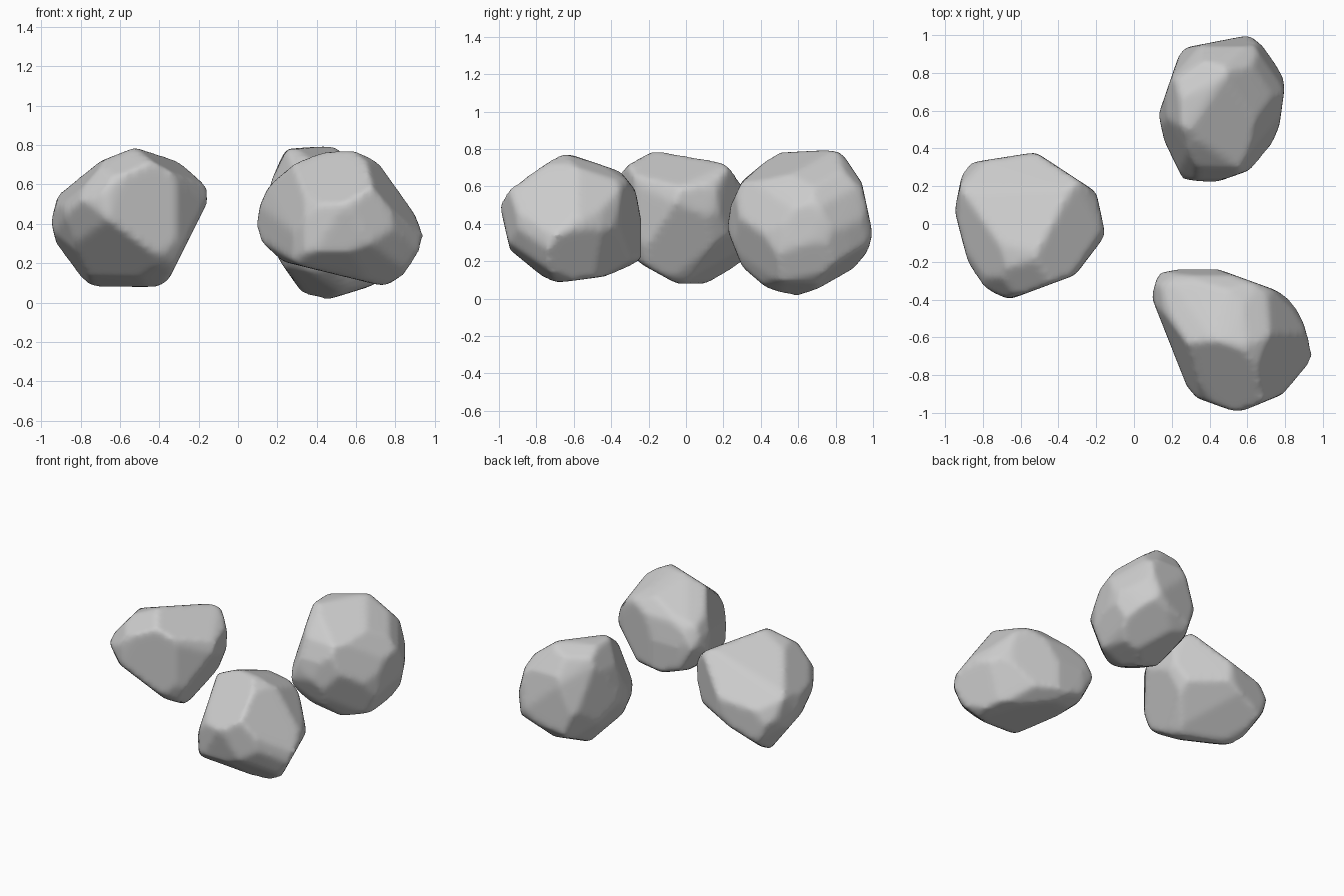
import bpy, bmesh
from math import sin, cos, radians
from mathutils import Vector
from mathutils.geometry import convex_hull_2d


def oblique(azimuth, elevation):
    """Right and up axes of a slanted carving direction."""
    a, e = radians(azimuth), radians(elevation)
    right = Vector((cos(a), sin(a), 0))
    up = Vector((-sin(a) * sin(e), cos(a) * sin(e), cos(e)))
    return right, up, Vector((0, 0, 0.4))


X, Y, Z, O = Vector((1, 0, 0)), Vector((0, 1, 0)), Vector((0, 0, 1)), Vector()
DIRECTIONS = [(X, Z, O), (X, Y, O), (Y, Z, O),
              oblique(35, 25), oblique(215, 25), oblique(140, -28)]


def carve(bm, outline, right, up, origin):
    """Trim the block to a convex outline seen along one direction."""
    pts = [Vector(outline[i]) for i in convex_hull_2d(outline)]
    mid = sum(pts, Vector((0, 0))) / len(pts)
    for p, q in zip(pts, pts[1:] + pts[:1]):
        d = q - p
        n = Vector((d.y, -d.x)).normalized()
        if n.dot(p - mid) < 0:
            n = -n
        res = bmesh.ops.bisect_plane(
            bm, geom=bm.verts[:] + bm.edges[:] + bm.faces[:], dist=1e-5,
            plane_co=origin + right * p.x + up * p.y,
            plane_no=right * n.x + up * n.y, clear_outer=True)
        edges = [g for g in res["geom_cut"] if isinstance(g, bmesh.types.BMEdge)]
        rim = [g for g in edges if g.is_boundary]
        if rim:
            bmesh.ops.edgenet_fill(bm, edges=rim)


def rock(name, *outlines):
    bm = bmesh.new()
    bmesh.ops.create_cube(bm, size=4)
    for outline, axes in zip(outlines, DIRECTIONS):
        carve(bm, outline, *axes)
    # merge tiny chips and re-wrap into clean facets
    bmesh.ops.remove_doubles(bm, verts=bm.verts[:], dist=0.03)
    pts = [v.co.copy() for v in bm.verts]
    bm.clear()
    for p in pts:
        bm.verts.new(p)
    hull = bmesh.ops.convex_hull(bm, input=bm.verts[:])
    loose = {v for v in hull["geom_interior"] if isinstance(v, bmesh.types.BMVert)}
    bmesh.ops.delete(bm, geom=list(loose), context='VERTS')
    bmesh.ops.recalc_face_normals(bm, faces=bm.faces[:])
    me = bpy.data.meshes.new(name)
    bm.to_mesh(me)
    bm.free()
    ob = bpy.data.objects.new(name, me)
    bpy.context.collection.objects.link(ob)
    # soften the worn edges
    rm = ob.modifiers.new("Remesh", 'REMESH')
    rm.mode, rm.voxel_size, rm.use_smooth_shade = 'VOXEL', 0.02, True
    sm = ob.modifiers.new("Smooth", 'SMOOTH')
    sm.factor, sm.iterations = 0.5, 6


# outlines per rock: front, top, right, then three slanted directions
rock("left_rock",
     [(-.95, .41), (-.92, .53), (-.86, .62), (-.77, .69), (-.52, .79), (-.34, .75),
      (-.15, .58), (-.15, .52), (-.35, .12), (-.4, .08), (-.77, .08), (-.92, .28)],
     [(-.95, .07), (-.9, .32), (-.52, .38), (-.2, .17), (-.15, -.06), (-.31, -.27),
      (-.66, -.4), (-.8, -.34), (-.88, -.2)],
     [(-.4, .55), (-.36, .68), (-.2, .79), (.2, .75), (.3, .64), (.38, .5), (.37, .3),
      (.3, .16), (.1, .08), (-.05, .08), (-.25, .19), (-.4, .35)],
     [(-.845, .19), (-.81, .26), (-.645, .42), (-.175, .45), (-.1, .42), (-.07, .3),
      (-.07, .17), (-.135, .01), (-.33, -.2), (-.38, -.22), (-.485, -.175), (-.78, .05)],
     [(.07, .065), (.1, .13), (.535, .29), (.735, .19), (.845, .025), (.84, -.1),
      (.76, -.27), (.555, -.505), (.49, -.49), (.285, -.36), (.1, -.195), (.07, -.07)],
     [(.065, 0), (.065, -.26), (.1, -.36), (.17, -.425), (.63, -.475), (.685, -.46),
      (.845, -.26), (.87, -.175), (.825, -.07), (.375, .265), (.25, .22), (.1, .1)])

rock("back_rock",
     [(.13, .42), (.17, .62), (.24, .78), (.5, .8), (.57, .79), (.7, .69), (.8, .5),
      (.79, .3), (.7, .09), (.44, .01), (.33, .04), (.22, .2), (.14, .35)],
     [(.13, .58), (.25, .93), (.61, 1), (.77, .87), (.8, .74), (.77, .52), (.71, .38),
      (.63, .29), (.43, .22), (.26, .235), (.16, .44)],
     [(.22, .37), (.24, .5), (.3, .63), (.48, .78), (.82, .8), (.94, .62), (1, .34),
      (.97, .25), (.86, .12), (.61, .005), (.45, .04), (.3, .17)],
     [(.34, -.08), (.35, .015), (.495, .46), (.595, .515), (.865, .515), (1.065, .34),
      (1.11, .135), (1.06, -.12), (.87, -.27), (.645, -.29), (.54, -.25)],
     [(-1.1, -.13), (-1.06, .03), (-.995, .12), (-.845, .205), (-.53, .245), (-.45, .2),
      (-.335, -.1), (-.47, -.395), (-.625, -.46), (-.865, -.425), (-1.085, -.28)],
     [(-.29, .32), (-.225, .515), (-.12, .65), (-.005, .755), (.15, .8), (.265, .735),
      (.34, .61), (.395, .38), (.335, .205), (.15, .01), (-.15, .005), (-.21, .11)])

rock("front_rock",
     [(.09, .35), (.11, .49), (.15, .58), (.27, .72), (.43, .78), (.6, .77), (.73, .73),
      (.84, .58), (.95, .33), (.92, .25), (.84, .14), (.75, .08), (.22, .21), (.12, .29)],
     [(.09, -.38), (.13, -.26), (.35, -.22), (.42, -.23), (.75, -.35), (.87, -.43),
      (.95, -.7), (.84, -.88), (.55, -1), (.33, -.92), (.28, -.86)],
     [(-1, .49), (-.97, .58), (-.69, .775), (-.63, .775), (-.35, .68), (-.27, .58),
      (-.24, .42), (-.24, .19), (-.35, .13), (-.72, .08), (-.94, .26)],
     [(-.275, -.515), (-.27, -.42), (-.135, -.01), (-.01, .015), (.2, .015), (.335, -.05),
      (.4, -.13), (.45, -.395), (.28, -.695), (.205, -.715), (-.205, -.595)],
     [(-.45, .33), (-.43, .43), (-.245, .665), (-.095, .71), (.205, .52), (.27, .415),
      (.275, .205), (.07, .02), (-.155, -.005), (-.32, .07)],
     [(-1.185, -.105), (-1.175, -.025), (-.93, .275), (-.72, .29), (-.54, .26),
      (-.33, .095), (-.265, -.03), (-.36, -.195), (-.715, -.415), (-.785, -.425),
      (-.9, -.395), (-1.135, -.22)])
